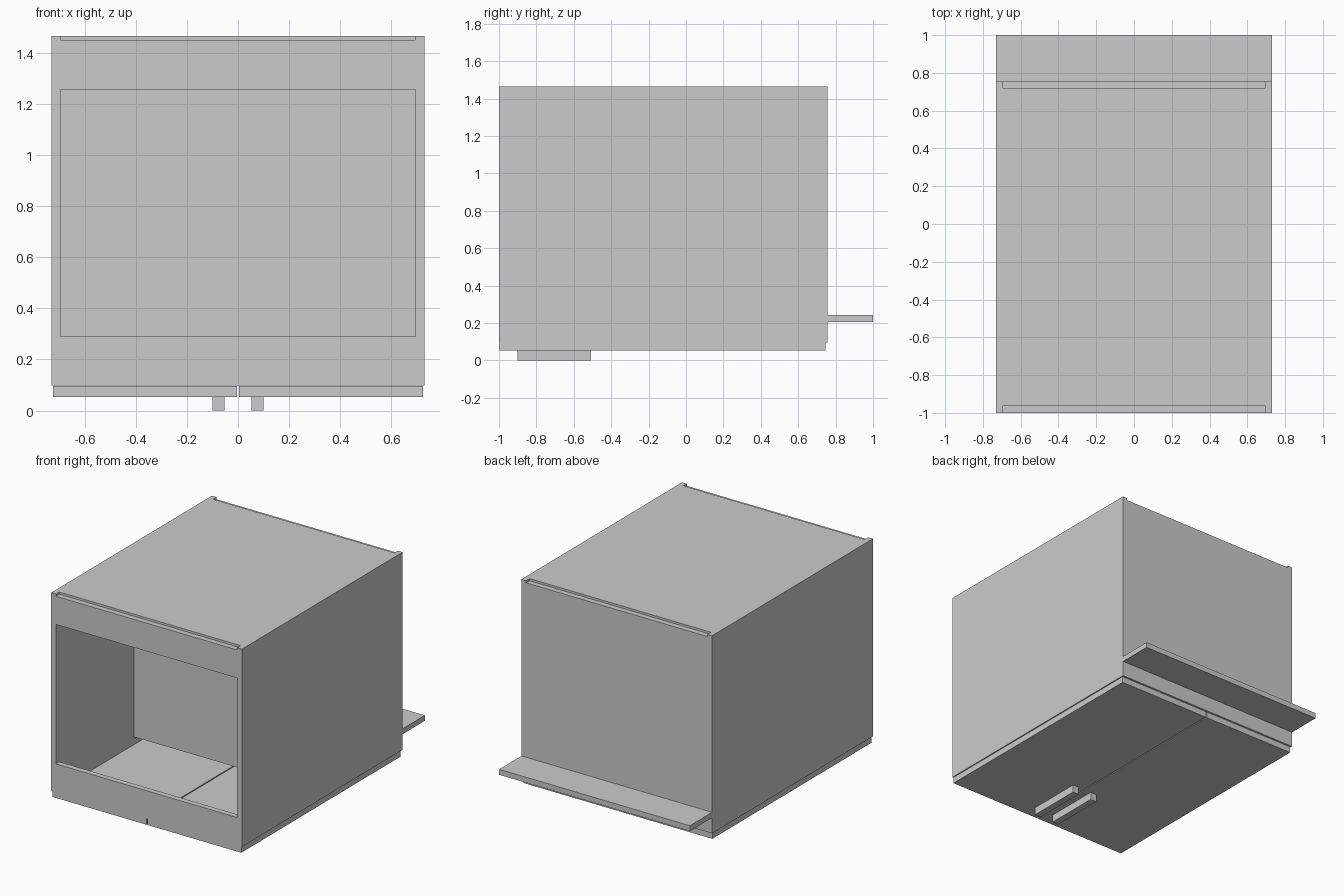
import bpy
import bmesh
from mathutils import Matrix, Vector

if "Cube" in bpy.data.objects:
    bpy.data.objects.remove(bpy.data.objects["Cube"])


def box(name, x, y, z):
    """Box from (min, max) extents on each axis."""
    lo, hi = (Vector(p) for p in zip(x, y, z))
    bm = bmesh.new()
    bmesh.ops.create_cube(bm, size=1, matrix=Matrix.Translation((lo + hi) / 2)
                          @ Matrix.Diagonal((*(hi - lo), 1)))
    mesh = bpy.data.meshes.new(name)
    bm.to_mesh(mesh)
    bm.free()
    obj = bpy.data.objects.new(name, mesh)
    bpy.context.collection.objects.link(obj)
    return obj


W, IN = 0.73, 0.694              # outer and inner half widths
Y0, Y1, T = -1.0, 0.757, 0.038   # cabinet ends and board thickness
Z0, Z1 = 0.097, 1.465            # cabinet bottom and top
inner = (-IN, IN)

# Paired side boards, doors and handles
for s, side in ((-1, "left"), (1, "right")):
    def span(a, b):
        return tuple(sorted((s * a, s * b)))
    box(f"{side}_side_board", span(IN, W), (Y0, Y1), (Z0, Z1))
    box(f"{side}_door", span(0.004, 0.723), (Y0 + 0.003, 0.745), (0.053, 0.096))
    box(f"{side}_handle", span(0.052, 0.1), (-0.9, -0.507), (0, 0.053))

# Flush cover panel between the end boards
box("cover_panel", inner, (Y0 + T, Y1 - T), (Z1 - 0.035, Z1))

# Open end: lower and upper rails around the opening
box("lower_rail", inner, (Y0, Y0 + T), (Z0, 0.29))
box("upper_rail", inner, (Y0, Y0 + T), (1.255, 1.45))

# Closed end, middle divider and outer ledge
box("end_board", inner, (Y1 - T, Y1), (Z0, 1.45))
box("divider", inner, (-0.145, -0.107), (0.15, 1.43))
box("ledge", (-W, W), (Y1, 1.0), (0.205, 0.243))
